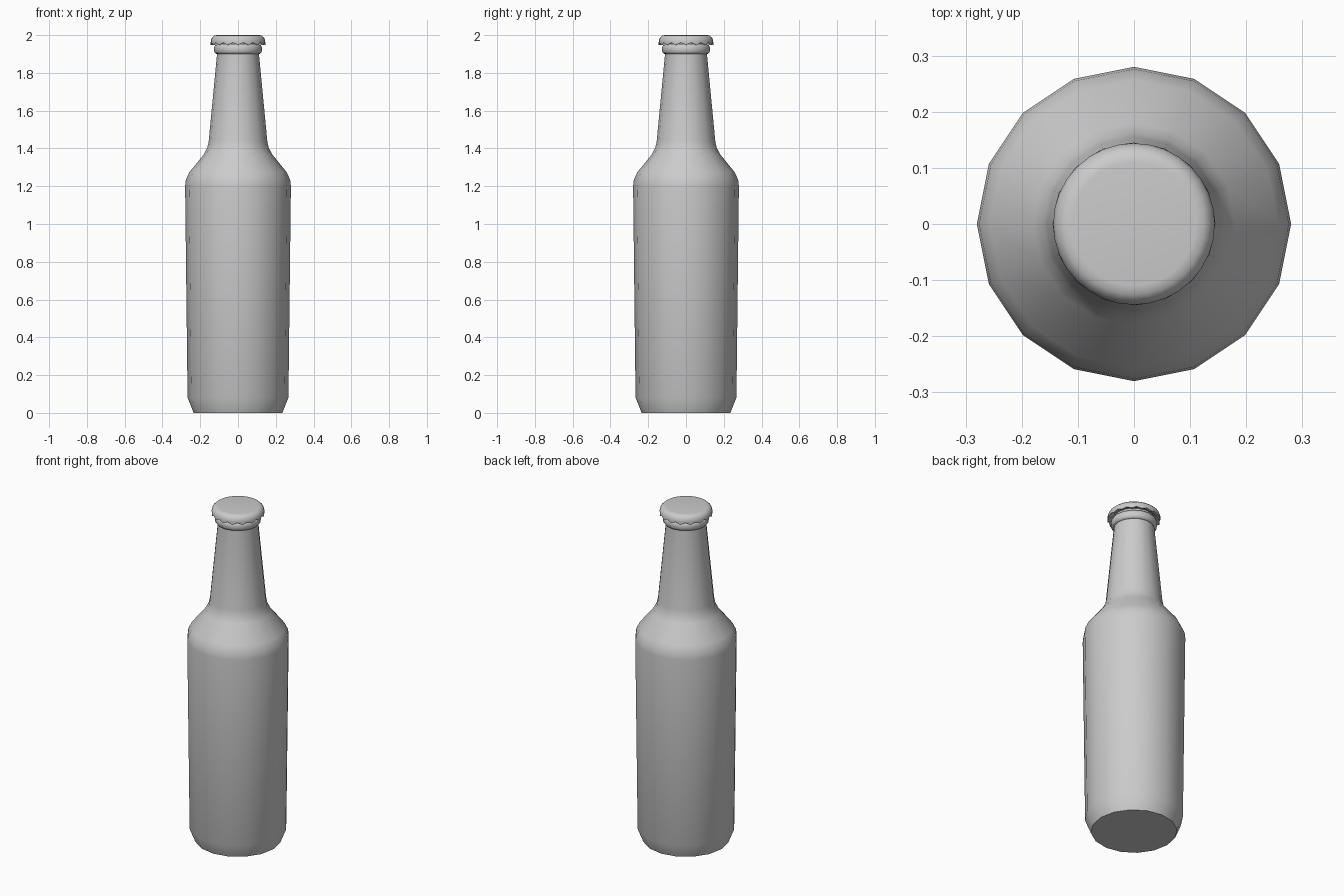
import bpy, bmesh, math

if "Cube" in bpy.data.objects:
    bpy.data.objects.remove(bpy.data.objects["Cube"])


def finish(name, bm, angle):
    bmesh.ops.recalc_face_normals(bm, faces=bm.faces)
    mesh = bpy.data.meshes.new(name)
    bm.to_mesh(mesh)
    bm.free()
    obj = bpy.data.objects.new(name, mesh)
    bpy.context.collection.objects.link(obj)
    bpy.ops.object.select_all(action='DESELECT')
    obj.select_set(True)
    bpy.context.view_layer.objects.active = obj
    bpy.ops.object.shade_smooth_by_angle(angle=math.radians(angle))
    return obj


def lathe(name, profile, sides, angle=50, crimp=None):
    """Stack rings from (radius, z) points; crimp adjusts a point per side."""
    bm = bmesh.new()
    rings = []
    for k, point in enumerate(profile):
        ring = []
        for i in range(sides):
            r, z = crimp(k, i, *point) if crimp else point
            a = 2 * math.pi * i / sides
            ring.append(bm.verts.new((r * math.cos(a), r * math.sin(a), z)))
        rings.append(ring)
    for lo, hi in zip(rings, rings[1:]):
        for i in range(sides):
            j = (i + 1) % sides
            bm.faces.new((lo[i], lo[j], hi[j], hi[i]))
    bm.faces.new(rings[0])
    bm.faces.new(rings[-1])
    return finish(name, bm, angle)


# Bottle body, shoulder and neck
lathe("bottle", [
    (0.235, 0), (0.267, 0.08), (0.28, 1.2), (0.276, 1.235), (0.257, 1.275),
    (0.18, 1.37), (0.162, 1.405), (0.155, 1.44), (0.111, 1.90), (0.11, 1.965),
], 16)

# Raised lip ring below the cap
lathe("lip_ring", [
    (0.108, 1.90), (0.119, 1.902), (0.126, 1.913), (0.127, 1.935),
    (0.12, 1.948), (0.11, 1.952),
], 16)


# Crimped cap: every second point of the skirt is raised and pulled in
def teeth(k, i, r, z):
    if k in (1, 2) and i % 2:
        return r - 0.004, z + 0.012
    return r, z


lathe("cap", [
    (0.112, 1.968), (0.132, 1.948), (0.145, 1.948), (0.144, 1.968),
    (0.139, 1.986), (0.126, 1.998), (0.11, 2.0),
], 32, crimp=teeth)
